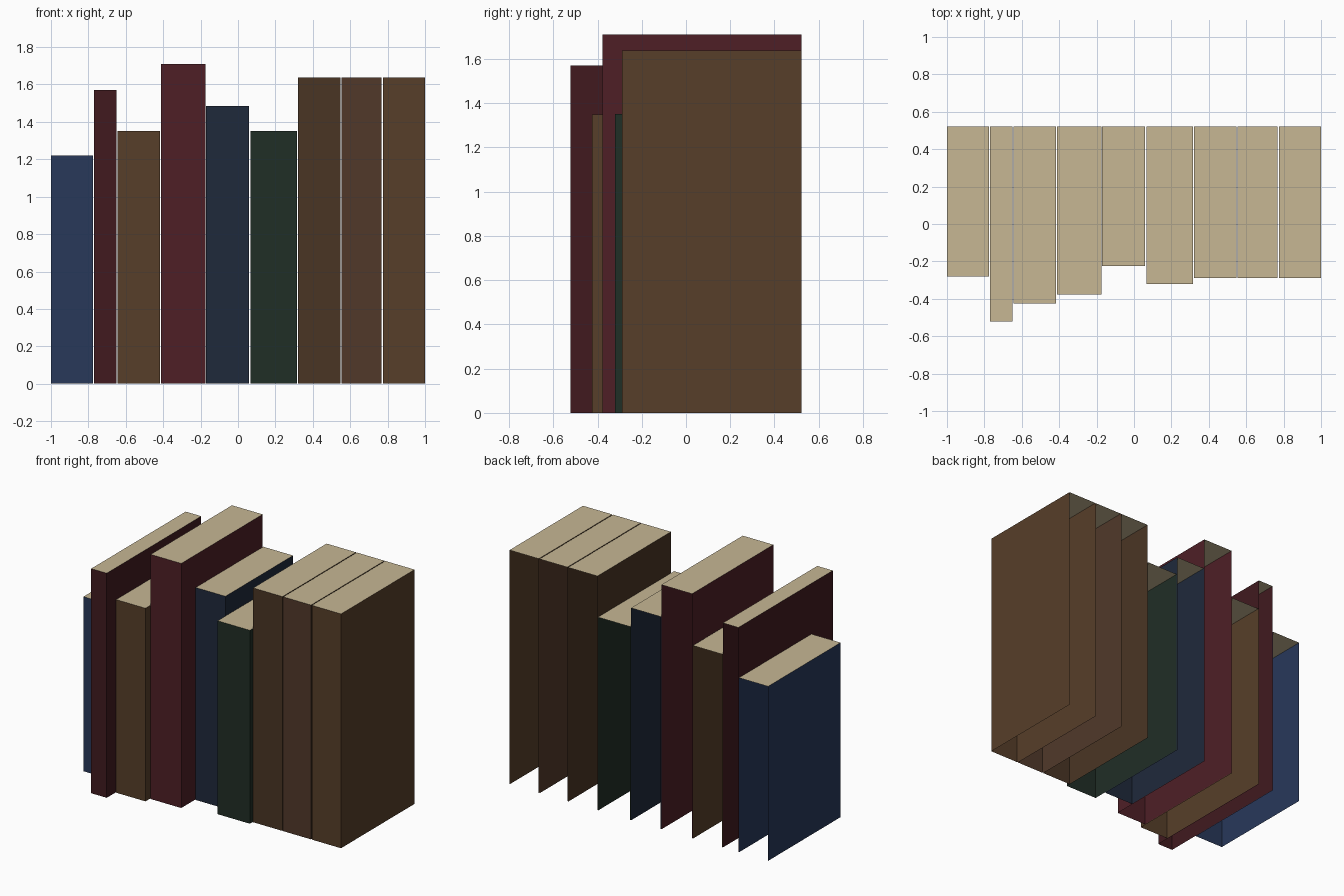
import bpy
import bmesh
from mathutils import Matrix, Vector

cube = bpy.data.objects.get("Cube")
if cube:
    bpy.data.objects.remove(cube, do_unlink=True)

BACK = 0.522


def linear(c):
    return c / 12.92 if c <= 0.04045 else ((c + 0.055) / 1.055) ** 2.4


def make_material(name, hex_colour):
    rgb = [linear(b / 255) for b in bytes.fromhex(hex_colour)]
    mat = bpy.data.materials.new(name)
    mat.use_nodes = True
    mat.diffuse_color = (*rgb, 1)
    bsdf = mat.node_tree.nodes["Principled BSDF"]
    bsdf.inputs["Base Color"].default_value = (*rgb, 1)
    bsdf.inputs["Roughness"].default_value = 0.8
    return mat


pages = make_material("pages", "C7B794")


def make_book(name, left, right, front, height, colour):
    """Open shell: spine, two covers and the page top; no back or underside."""
    size = Vector((right - left, BACK - front, height))
    centre = Vector(((left + right) / 2, (front + BACK) / 2, height / 2))
    bm = bmesh.new()
    bmesh.ops.create_cube(bm, size=1, matrix=Matrix.LocRotScale(centre, None, size))
    bm.normal_update()
    hidden = [f for f in bm.faces if f.normal.y > 0.5 or f.normal.z < -0.5]
    bmesh.ops.delete(bm, geom=hidden, context="FACES")
    for f in bm.faces:
        f.material_index = 1 if f.normal.z > 0.5 else 0
    mesh = bpy.data.meshes.new(name)
    bm.to_mesh(mesh)
    bm.free()
    mesh.materials.append(make_material(name + "_cover", colour))
    mesh.materials.append(pages)
    bpy.context.collection.objects.link(bpy.data.objects.new(name, mesh))


# Row of books: left edge, right edge, spine y, height, cover colour
books = [
    ("blue_book", -1.0, -0.775, -0.28, 1.22, "28385A"),
    ("thin_maroon_book", -0.77, -0.65, -0.522, 1.57, "411A1F"),
    ("short_brown_book", -0.645, -0.418, -0.425, 1.35, "573F29"),
    ("tall_red_book", -0.412, -0.175, -0.377, 1.71, "4E1F26"),
    ("navy_book", -0.17, 0.06, -0.225, 1.485, "1F293B"),
    ("green_book", 0.066, 0.316, -0.32, 1.352, "202E26"),
    ("volume_one", 0.32, 0.547, -0.29, 1.638, "4A3524"),
    ("volume_two", 0.553, 0.768, -0.29, 1.638, "51392A"),
    ("volume_three", 0.774, 1.0, -0.29, 1.638, "573E29"),
]
for book in books:
    make_book(*book)
